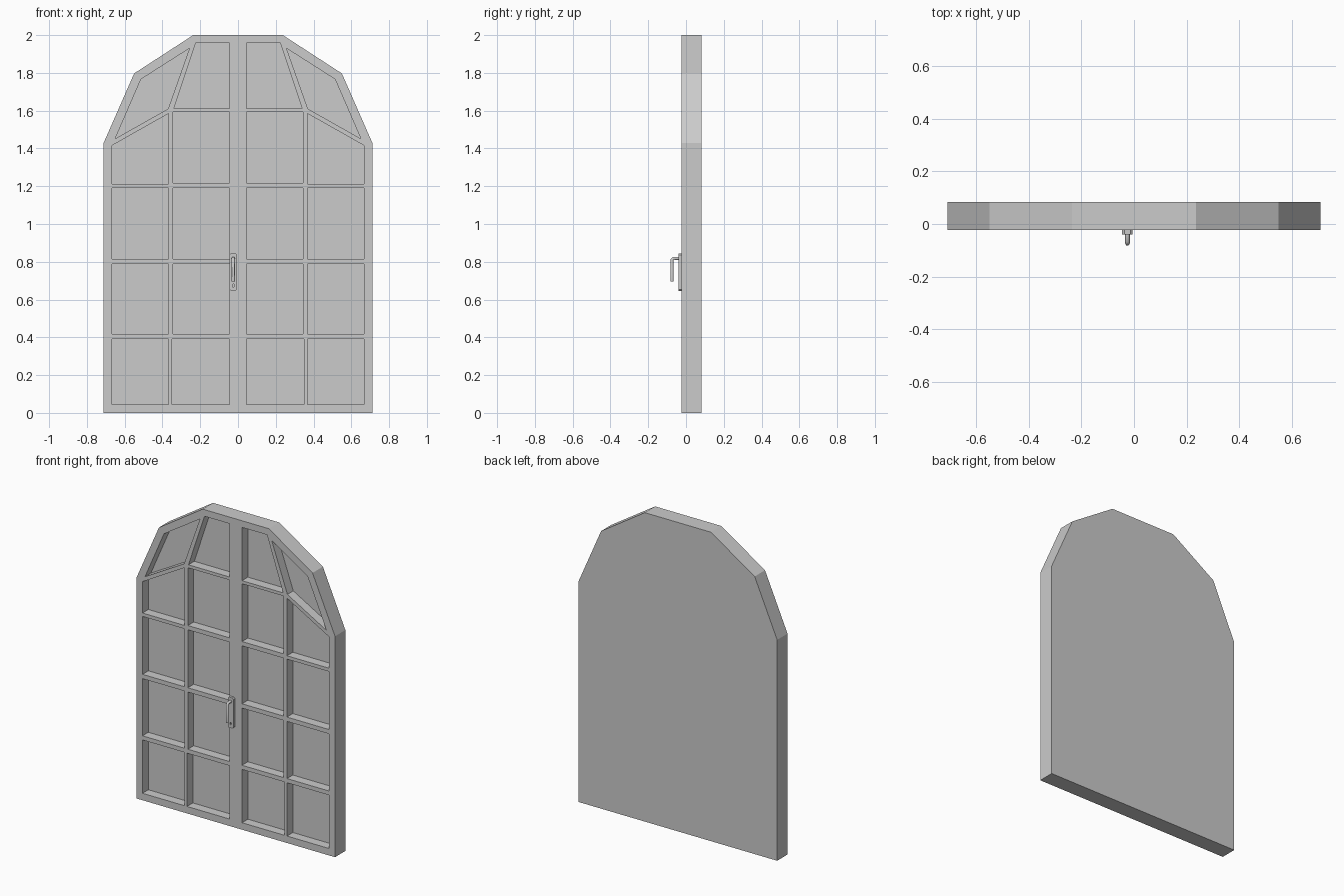
import bpy, bmesh, math

cube = bpy.data.objects.get("Cube")
if cube:
    bpy.data.objects.remove(cube, do_unlink=True)

grey = bpy.data.materials.new("plain grey")
grey.use_nodes = True
colour = (0.6, 0.6, 0.6, 1)
grey.diffuse_color = colour
grey.node_tree.nodes["Principled BSDF"].inputs["Base Color"].default_value = colour

FRONT, BACK, PANEL = -0.023, 0.083, 0.037


def prisms(name, outlines, y0, y1):
    """One object holding an x-z outline extruded in y for each entry."""
    bm = bmesh.new()
    for outline in outlines:
        face = bm.faces.new([bm.verts.new((x, y0, z)) for x, z in outline])
        side = bmesh.ops.extrude_face_region(bm, geom=[face])["geom"]
        verts = [v for v in side if isinstance(v, bmesh.types.BMVert)]
        bmesh.ops.translate(bm, verts=verts, vec=(0, y1 - y0, 0))
    bmesh.ops.recalc_face_normals(bm, faces=bm.faces)
    mesh = bpy.data.meshes.new(name)
    bm.to_mesh(mesh)
    bm.free()
    mesh.materials.append(grey)
    obj = bpy.data.objects.new(name, mesh)
    bpy.context.collection.objects.link(obj)
    return obj


def cut(obj, cutter):
    """Subtract the cutter, then discard it."""
    cutter.hide_render = True
    mod = obj.modifiers.new("recess", "BOOLEAN")
    mod.operation, mod.solver, mod.object = "DIFFERENCE", "EXACT", cutter
    bpy.context.view_layer.objects.active = obj
    bpy.ops.object.modifier_apply(modifier=mod.name)
    bpy.data.objects.remove(cutter, do_unlink=True)


def rect(x0, x1, z0, z1):
    return [(x0, z0), (x1, z0), (x1, z1), (x0, z1)]


def mirrored(outline):
    return [(-x, z) for x, z in reversed(outline)]


# Door slab with a faceted arch
half = [(0.711, 0), (0.711, 1.43), (0.55, 1.797), (0.237, 2)]
door = prisms("door_slab", [half + mirrored(half)], FRONT, BACK)

# Recessed panels: square rows, then the sloped and arched ones
panels = []
for z0, z1, split in [(0.045, 0.39, 0.349), (0.417, 0.787, 0.343), (0.815, 1.19, 0.343)]:
    panels += [rect(0.045, split, z0, z1), rect(0.367, 0.668, z0, z1)]
panels += [
    rect(0.045, 0.343, 1.218, 1.592),
    [(0.367, 1.212), (0.668, 1.212), (0.668, 1.415), (0.367, 1.585)],
    [(0.045, 1.612), (0.339, 1.612), (0.224, 1.957), (0.045, 1.957)],
    [(0.37, 1.61), (0.65, 1.452), (0.514, 1.766), (0.257, 1.93)],
]
panels += [mirrored(p) for p in panels]
cut(door, prisms("panel_cutter", panels, FRONT - 0.05, PANEL))

# Handle plate with clipped corners and a keyhole
HX, HZ, W, H, C = -0.025, 0.745, 0.020, 0.099, 0.008
quarter = [(W, H - C), (W - C, H)]
top = quarter + mirrored(quarter)
plate_outline = [(HX + x, HZ + z) for x, z in top + [(-x, -z) for x, z in top]]
plate = prisms("handle_plate", [plate_outline], FRONT - 0.017, FRONT)
keyhole = [(HX + 0.005 * math.cos(a * math.pi / 4), 0.674 + 0.009 * math.sin(a * math.pi / 4))
           for a in range(8)]
cut(plate, prisms("keyhole_cutter", [keyhole], FRONT - 0.05, FRONT - 0.008))

# Lever: an arm out of the plate, bent down into a grip
curve = bpy.data.curves.new("handle_lever", "CURVE")
curve.dimensions = "3D"
curve.bevel_depth, curve.bevel_resolution = 0.009, 1
curve.use_fill_caps = True
path = [(-0.035, 0.818), (-0.066, 0.818), (-0.074, 0.81), (-0.074, 0.695)]
spline = curve.splines.new("POLY")
spline.points.add(len(path) - 1)
for point, (y, z) in zip(spline.points, path):
    point.co = (HX, y, z, 1)
curve.materials.append(grey)
lever = bpy.data.objects.new("handle_lever", curve)
bpy.context.collection.objects.link(lever)
